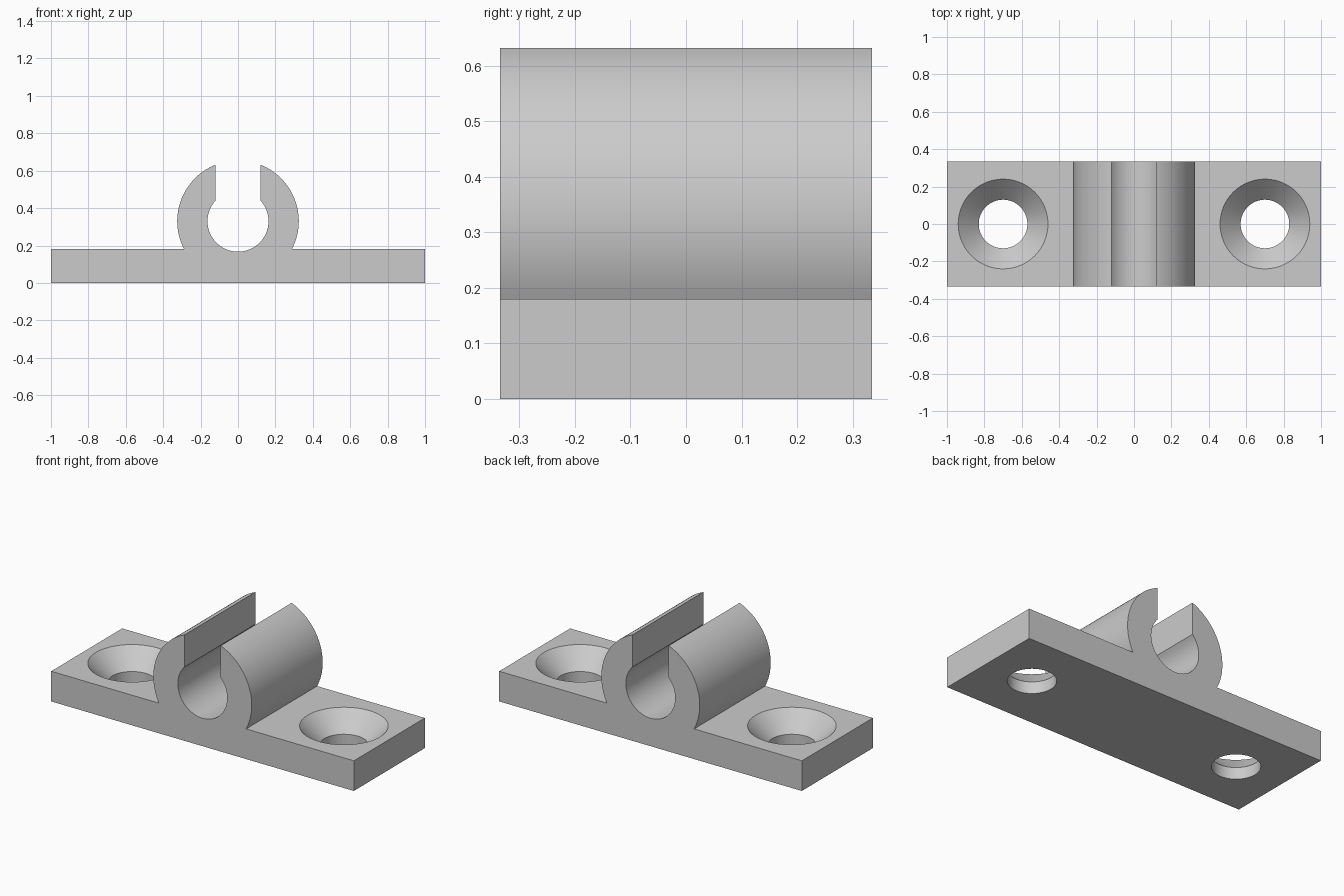
import bpy, bmesh, math

if "Cube" in bpy.data.objects:
    bpy.data.objects.remove(bpy.data.objects["Cube"])

HALF_Y = 0.335
PLATE_H = 0.18
RING_Z, R_OUT, R_IN, SLOT = 0.33, 0.325, 0.163, 0.12

grey = bpy.data.materials.new("grey plastic")
grey.diffuse_color = (0.6, 0.6, 0.6, 1)
grey.use_nodes = True
grey.node_tree.nodes["Principled BSDF"].inputs["Base Color"].default_value = grey.diffuse_color


def arc(r, a0, a1, n):
    """Points on a circle around the clip axis, in the xz plane."""
    return [(r * math.cos(a0 + (a1 - a0) * i / n),
             RING_Z + r * math.sin(a0 + (a1 - a0) * i / n)) for i in range(n + 1)]


def finish(bm, name):
    bmesh.ops.recalc_face_normals(bm, faces=bm.faces)
    mesh = bpy.data.meshes.new(name)
    bm.to_mesh(mesh)
    bm.free()
    mesh.materials.append(grey)
    obj = bpy.data.objects.new(name, mesh)
    bpy.context.collection.objects.link(obj)
    return obj


# Mounting plate and open clip: one outline, extruded front to back
foot = math.asin((PLATE_H - RING_Z) / R_OUT)
lip = math.acos(SLOT / R_OUT)
mouth = math.acos(SLOT / R_IN)
outline = [(-1, 0), (1, 0), (1, PLATE_H)]
outline += arc(R_OUT, foot, lip, 32)
outline += arc(R_IN, mouth, -math.pi - mouth, 64)
outline += arc(R_OUT, math.pi - lip, math.pi - foot, 32)
outline += [(-1, PLATE_H)]
bm = bmesh.new()
face = bm.faces.new([bm.verts.new((x, -HALF_Y, z)) for x, z in outline])
ext = bmesh.ops.extrude_face_region(bm, geom=[face], use_keep_orig=True)
bmesh.ops.translate(bm, vec=(0, 2 * HALF_Y, 0),
                    verts=[g for g in ext["geom"] if isinstance(g, bmesh.types.BMVert)])
clip = finish(bm, "mounting_clip")

# Countersunk screw holes: straight bore below, 45 degree cone above
hole = [(0.13, -0.05), (0.13, 0.07), (0.24, PLATE_H), (0.24, PLATE_H + 0.04)]
N = 64
for side in (-1, 1):
    bm = bmesh.new()
    rings = [[bm.verts.new((side * 0.7 + r * math.cos(2 * math.pi * i / N),
                            r * math.sin(2 * math.pi * i / N), z)) for i in range(N)]
             for r, z in hole]
    for low, high in zip(rings, rings[1:]):
        for i in range(N):
            j = (i + 1) % N
            bm.faces.new((low[i], low[j], high[j], high[i]))
    bm.faces.new(rings[0])
    bm.faces.new(rings[-1])
    cutter = finish(bm, "screw_hole_cutter")
    cutter.hide_render = True
    mod = clip.modifiers.new("screw_hole", 'BOOLEAN')
    mod.operation, mod.solver, mod.object = 'DIFFERENCE', 'EXACT', cutter
    bpy.context.view_layer.objects.active = clip
    bpy.ops.object.modifier_apply(modifier=mod.name)
    bpy.data.objects.remove(cutter, do_unlink=True)

# Smooth the round walls, keep the edges crisp
bpy.ops.object.select_all(action='DESELECT')
clip.select_set(True)
bpy.context.view_layer.objects.active = clip
bpy.ops.object.shade_smooth_by_angle(angle=math.radians(25))
